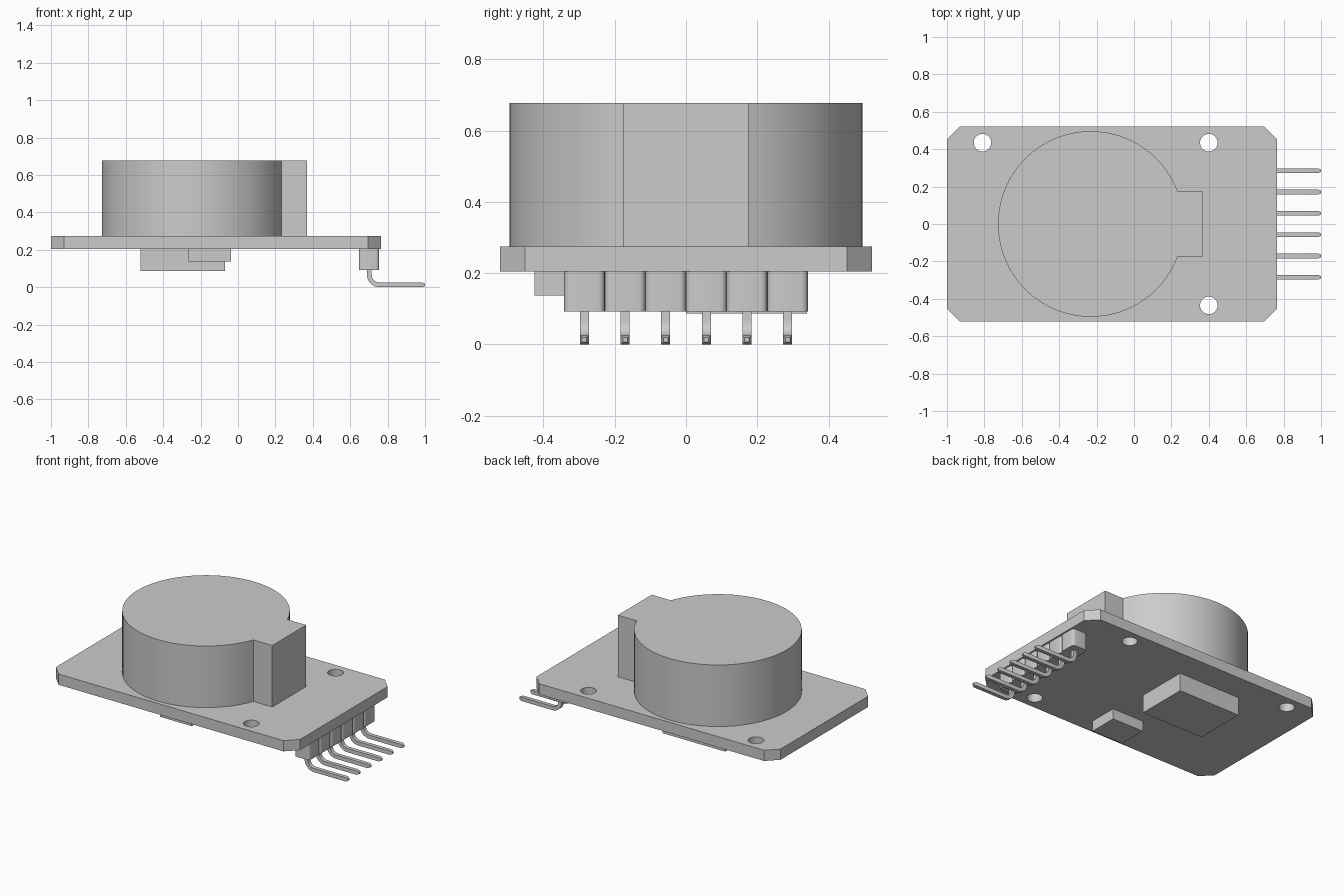
import bpy, bmesh
from math import sin, cos, asin, pi, radians
from mathutils import Vector

cube = bpy.data.objects.get("Cube")
if cube:
    bpy.data.objects.remove(cube, do_unlink=True)

grey = bpy.data.materials.new("plain grey")
grey.use_nodes = True
grey.diffuse_color = (0.6, 0.6, 0.6, 1)
grey.node_tree.nodes["Principled BSDF"].inputs["Base Color"].default_value = (0.6, 0.6, 0.6, 1)


def finish(name, bm, smooth=False):
    """Turn a bmesh into a named object."""
    bmesh.ops.recalc_face_normals(bm, faces=bm.faces)
    mesh = bpy.data.meshes.new(name)
    bm.to_mesh(mesh)
    bm.free()
    mesh.materials.append(grey)
    obj = bpy.data.objects.new(name, mesh)
    bpy.context.collection.objects.link(obj)
    bpy.ops.object.select_all(action="DESELECT")
    obj.select_set(True)
    bpy.context.view_layer.objects.active = obj
    if smooth:
        bpy.ops.object.shade_smooth_by_angle(angle=radians(32))
    return obj


def prism(name, outline, z0, z1, smooth=False):
    """Extrude a flat outline from z0 up to z1."""
    bm = bmesh.new()
    face = bm.faces.new([bm.verts.new((x, y, z0)) for x, y in outline])
    new = bmesh.ops.extrude_face_region(bm, geom=[face])["geom"]
    verts = [g for g in new if isinstance(g, bmesh.types.BMVert)]
    bmesh.ops.translate(bm, verts=verts, vec=(0, 0, z1 - z0))
    return finish(name, bm, smooth)


def rounded_rect(x0, x1, y0, y1, r, steps):
    """Rectangle with rounded corners, or chamfered ones when steps is 1."""
    points = []
    corners = [(x1 - r, y1 - r), (x0 + r, y1 - r), (x0 + r, y0 + r), (x1 - r, y0 + r)]
    for k, (cx, cy) in enumerate(corners):
        for i in range(steps + 1):
            a = (k + i / steps) * pi / 2
            points.append((cx + r * cos(a), cy + r * sin(a)))
    return points


def rect(x0, x1, y0, y1):
    return [(x0, y0), (x1, y0), (x1, y1), (x0, y1)]


def circle(cx, cy, r, n=32):
    return [(cx + r * cos(2 * pi * i / n), cy + r * sin(2 * pi * i / n)) for i in range(n)]


BOARD_Z, TOP_Z = 0.205, 0.275

# Circuit board with chamfered corners and three mounting holes
board = prism("circuit_board", rounded_rect(-1, 0.765, -0.522, 0.522, 0.07, 1), BOARD_Z, TOP_Z)
for x, y in [(-0.81, 0.435), (0.4, 0.435), (0.4, -0.435)]:
    cutter = prism("hole_cutter", circle(x, y, 0.047), 0.1, 0.4, True)
    cutter.hide_render = True
    mod = board.modifiers.new("hole", "BOOLEAN")
    mod.operation, mod.solver, mod.object = "DIFFERENCE", "EXACT", cutter
    bpy.context.view_layer.objects.active = board
    bpy.ops.object.modifier_apply(modifier=mod.name)
    bpy.data.objects.remove(cutter, do_unlink=True)

# Round housing with a square tab
R, CX, TAB = 0.496, -0.231, 0.175
start = asin(TAB / R)
arc = [start + (2 * pi - 2 * start) * i / 80 for i in range(81)]
outline = [(CX + R * cos(a), R * sin(a)) for a in arc]
outline += [(0.37, -TAB), (0.37, TAB)]
prism("round_housing", outline, TOP_Z, 0.677, True)

# Chips on the underside
prism("large_chip", rect(-0.52, -0.07, 0, 0.34), 0.087, BOARD_Z)
prism("small_chip", rect(-0.265, -0.037, -0.425, -0.235), 0.137, BOARD_Z)


def bent_pin(name, y, half=0.0125):
    """Square wire swept down, round a bend and outwards, with a tapered tip."""
    bend, px = 0.055, 0.702
    centre = Vector((px + bend, y, half + bend))
    stations = [(Vector((px, y, 0.12)), 0, 1)]
    for i in range(9):
        a = i / 8 * pi / 2
        stations.append((centre + bend * Vector((-cos(a), 0, -sin(a))), a, 1))
    stations += [(Vector((0.985, y, half)), pi / 2, 1), (Vector((1, y, half)), pi / 2, 0.5)]
    bm = bmesh.new()
    rings = []
    for p, a, s in stations:
        across = Vector((cos(a), 0, sin(a))) * half * s
        side = Vector((0, half * s, 0))
        rings.append([bm.verts.new(p + u * across + v * side)
                      for u, v in ((1, 1), (1, -1), (-1, -1), (-1, 1))])
    for r, q in zip(rings, rings[1:]):
        for i in range(4):
            j = (i + 1) % 4
            bm.faces.new((r[i], r[j], q[j], q[i]))
    bm.faces.new(rings[0])
    bm.faces.new(rings[-1])
    return finish(name, bm, True)


# Six-way right-angle pin header
PITCH = 0.114
for n in range(6):
    y = (n - 2.5) * PITCH
    block = rounded_rect(0.646, 0.755, y - PITCH / 2, y + PITCH / 2, 0.018, 4)
    prism(f"header_block_{n + 1}", block, 0.092, BOARD_Z, True)
    bent_pin(f"header_pin_{n + 1}", y)
